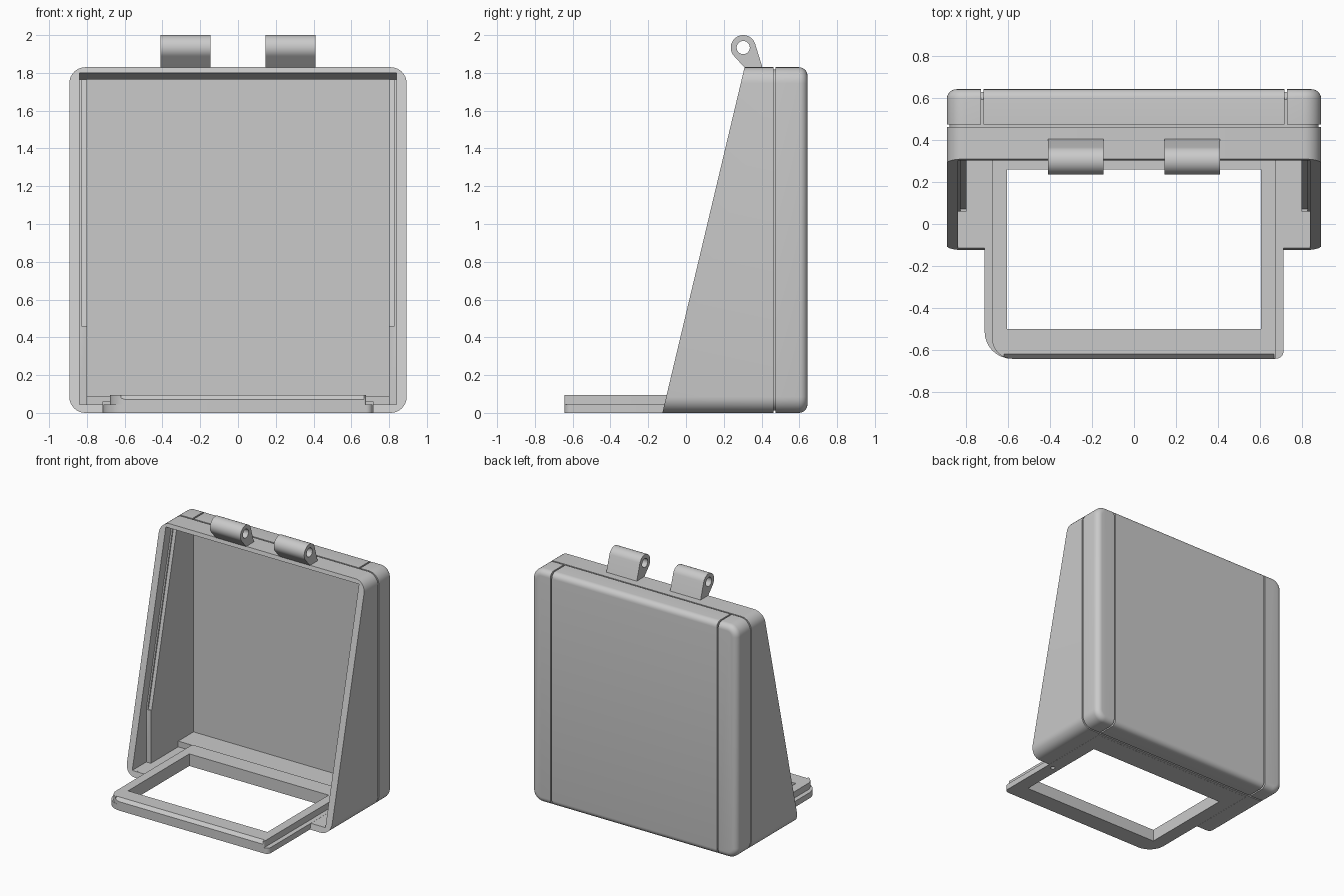
import bpy, bmesh, math

if "Cube" in bpy.data.objects:
    bpy.data.objects.remove(bpy.data.objects["Cube"], do_unlink=True)

grey = bpy.data.materials.new("plain_grey")
grey.use_nodes = True
grey.diffuse_color = (0.59, 0.59, 0.59, 1)
grey.node_tree.nodes["Principled BSDF"].inputs["Base Color"].default_value = grey.diffuse_color

W, H = 0.893, 1.83         # half width and height of the case
BACK = 0.643               # rear face, and the tray front mirrored
SLOPE = 0.2378             # lean of the open front


def front_y(z):
    return -0.125 + SLOPE * z


def loft(name, rings):
    """Skin a stack of equal closed rings and cap both ends."""
    bm = bmesh.new()
    loops = [[bm.verts.new(p) for p in ring] for ring in rings]
    n = len(loops[0])
    for a, b in zip(loops, loops[1:]):
        for i in range(n):
            j = (i + 1) % n
            bm.faces.new((a[i], a[j], b[j], b[i]))
    bm.faces.new(loops[0])
    bm.faces.new(loops[-1])
    bmesh.ops.recalc_face_normals(bm, faces=bm.faces)
    mesh = bpy.data.meshes.new(name)
    bm.to_mesh(mesh)
    bm.free()
    ob = bpy.data.objects.new(name, mesh)
    bpy.context.collection.objects.link(ob)
    mesh.materials.append(grey)
    return ob


def prism_x(name, x0, x1, yz):
    return loft(name, [[(x, y, z) for y, z in yz] for x in (x0, x1)])


def box(name, x0, x1, y0, y1, z0, z1):
    return prism_x(name, x0, x1, [(y0, z0), (y1, z0), (y1, z1), (y0, z1)])


def cut(ob, cutter):
    """Subtract a cutter and throw it away."""
    cutter.hide_render = True
    bpy.context.view_layer.objects.active = ob
    mod = ob.modifiers.new("cut", 'BOOLEAN')
    mod.operation, mod.solver, mod.object = 'DIFFERENCE', 'EXACT', cutter
    bpy.ops.object.modifier_apply(modifier=mod.name)
    bpy.data.objects.remove(cutter, do_unlink=True)


def smooth(ob):
    bpy.ops.object.select_all(action='DESELECT')
    ob.select_set(True)
    bpy.context.view_layer.objects.active = ob
    bpy.ops.object.shade_smooth_by_angle(angle=math.radians(30))


def rounded(x0, x1, v0, v1, radii, seg=8):
    """Rounded rectangle, counter-clockwise from the low-low corner."""
    pts = []
    for k, r in enumerate(radii):
        cx = x0 + r if k in (0, 3) else x1 - r
        cv = v0 + r if k < 2 else v1 - r
        for i in range(seg + 1):
            a = math.pi + (k + i / seg) * math.pi / 2
            pts.append((cx + r * math.cos(a), cv + r * math.sin(a)))
    return pts


# Case: sloped front, seam groove, rounded back
def section(y, inset=0):
    pts = rounded(-W + inset, W - inset, inset, H - inset, [0.085 - inset] * 4)
    return [(x, front_y(z) if y is None else y, z) for x, z in pts]


rings = [section(None), section(0.464), section(0.464, 0.012),
         section(0.475, 0.012), section(0.475)]
R = 0.045
for i in range(7):
    a = i / 6 * math.pi / 2
    rings.append(section(BACK - R + R * math.sin(a), R * (1 - math.cos(a))))
case = loft("case", rings)

# Deep cavity with a raised sill behind the tray
cut(case, prism_x("cavity", -0.80, 0.80,
                  [(-0.4, 0.045), (0.40, 0.045), (0.40, 0.09), (0.59, 0.09),
                   (0.59, 1.765), (-0.4, 1.765)]))
# Rebate round the opening: leaning ledge above, upright step below
cut(case, prism_x("rebate", -0.84, 0.84,
                  [(-0.5, 0.0451), (0.06, 0.0451), (0.06, 0.46),
                   (front_y(1.766) + 0.076, 1.766), (0.454, 1.765),
                   (front_y(1.80), 1.80), (-0.5, 1.80)]))
# Shallow channel along each ledge
cut(case, prism_x("channel", -0.828, 0.828,
                  [(-0.5, 0.46), (front_y(0.46) + 0.086, 0.46),
                   (front_y(1.765) + 0.086, 1.765), (-0.5, 1.765)]))
cut(case, box("tray_slot", -0.714, 0.714, -0.3, 0.441, -0.1, 0.06))

# Vertical grooves dividing the back cover
for s in (-1, 1):
    cut(case, prism_x("groove", s * 0.724 - 0.006, s * 0.724 + 0.006,
                      [(0.47, -0.1), (0.7, -0.1), (0.7, 1.9), (0.47, 1.9),
                       (0.47, H - 0.012), (0.593, H - 0.012), (0.631, H - 0.05),
                       (0.631, 0.05), (0.593, 0.012), (0.47, 0.012)]))
smooth(case)


# Tray: wide lower plate and narrower upper frame, open in the middle
def plate(name, half, back, z0, z1, radii):
    pts = rounded(-half, half, -BACK, back, radii)
    ob = loft(name, [[(x, y, z) for x, y in pts] for z in (z0, z1)])
    cut(ob, box("window", -0.606, 0.606, -0.5, 0.26, -0.2, 0.3))
    return ob


lower = plate("tray_lower_plate", 0.713, 0.44, 0, 0.045, (0.13, 0.035, 0.005, 0.005))
upper = plate("tray_upper_frame", 0.677, 0.40, 0.045, 0.095, (0.095, 0.01, 0.005, 0.005))
cut(upper, prism_x("front_chamfer", -0.62, 0.668,
                   [(-0.66, 0.07), (-0.643, 0.07), (-0.62, 0.095), (-0.62, 0.12), (-0.66, 0.12)]))
cut(lower, loft("pin_hole", [[(0.66 + 0.016 * math.cos(a), -0.15 + 0.016 * math.sin(a), z)
                              for a in [i * math.pi / 8 for i in range(16)]]
                             for z in (-0.1, 0.03)]))
smooth(lower)
smooth(upper)

# Hinge knuckles on the top edge
CY, CZ, CR = 0.303, 1.934, 0.066


def arc(r, a0, a1, n):
    return [(CY + r * math.cos(math.radians(a0 + (a1 - a0) * i / n)),
             CZ + r * math.sin(math.radians(a0 + (a1 - a0) * i / n))) for i in range(n + 1)]


for side, x0 in (("right", -0.41), ("left", 0.145)):
    knuckle = prism_x(side + "_hinge_knuckle", x0, x0 + 0.265,
                      arc(CR, 18, 225, 24) + [(0.313, 1.825), (0.406, 1.825)])
    cut(knuckle, prism_x("pin_bore", x0 - 0.1, x0 + 0.4, arc(0.035, 0, 345, 23)))
    smooth(knuckle)
